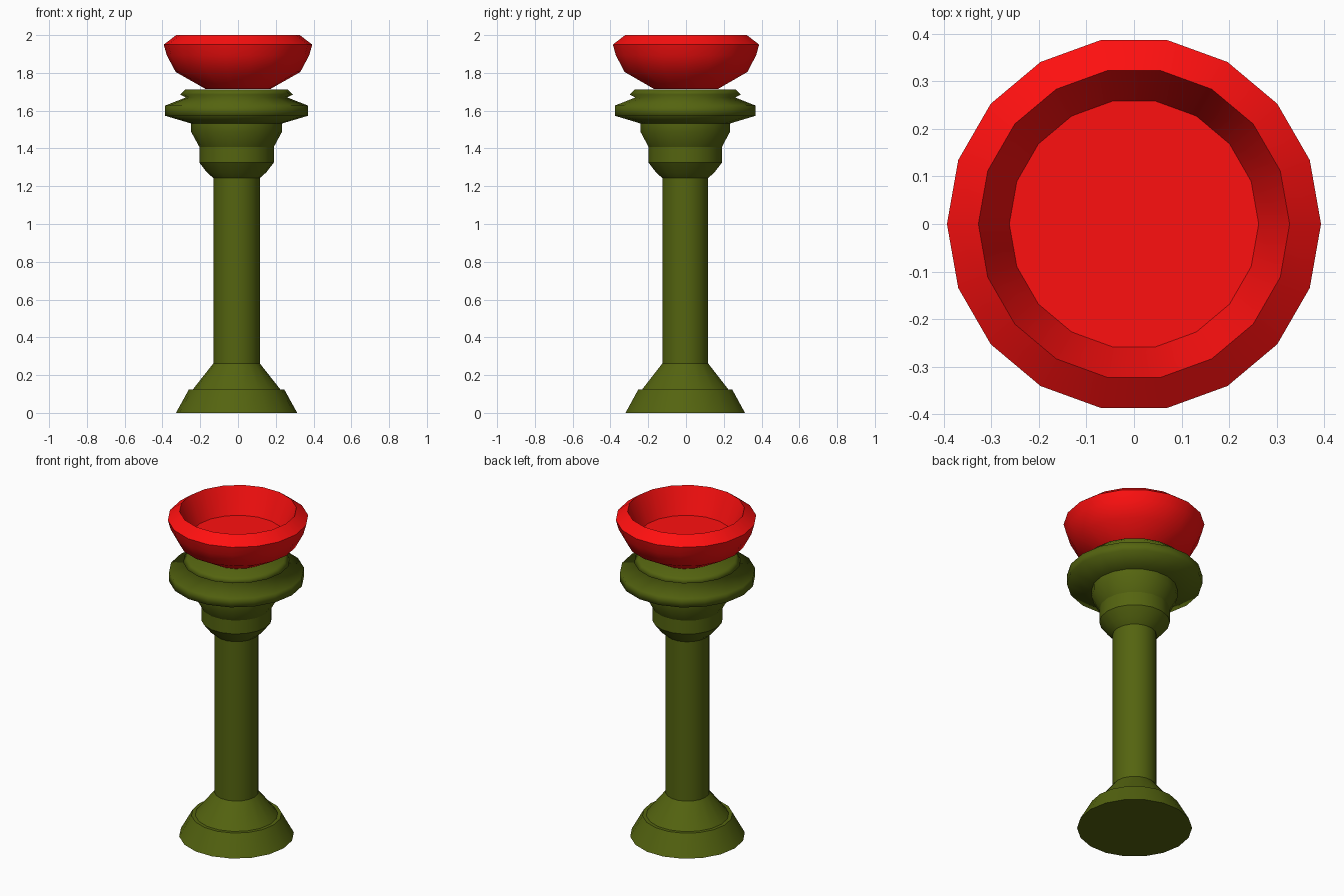
import bpy
from math import cos, sin, pi

if "Cube" in bpy.data.objects:
    bpy.data.objects.remove(bpy.data.objects["Cube"])

SIDES = 18


def material(name, color):
    mat = bpy.data.materials.new(name)
    mat.diffuse_color = color
    mat.use_nodes = True
    mat.node_tree.nodes["Principled BSDF"].inputs["Base Color"].default_value = mat.diffuse_color
    return mat


def turned(name, profile, soft, mat, location=(0, 0, 0)):
    """Revolve an (r, z) profile around z and cap it; rings listed in soft
    are shaded smoothly, all other rings stay crisp."""
    verts = [(r * cos(2 * pi * i / SIDES), r * sin(2 * pi * i / SIDES), z)
             for r, z in profile for i in range(SIDES)]
    faces = [tuple(reversed(range(SIDES)))]
    for k in range(len(profile) - 1):
        a, b = k * SIDES, (k + 1) * SIDES
        for i in range(SIDES):
            j = (i + 1) % SIDES
            faces.append((a + i, a + j, b + j, b + i))
    last = (len(profile) - 1) * SIDES
    faces.append(tuple(range(last, last + SIDES)))
    mesh = bpy.data.meshes.new(name)
    mesh.from_pydata(verts, [], faces)
    mesh.materials.append(mat)
    for poly in mesh.polygons:
        poly.use_smooth = True
    for edge in mesh.edges:
        ring_a, ring_b = (v // SIDES for v in edge.vertices)
        edge.use_edge_sharp = ring_a == ring_b and ring_a not in soft
    obj = bpy.data.objects.new(name, mesh)
    obj.location = location
    bpy.context.collection.objects.link(obj)
    return obj


olive = material("olive", (0.089, 0.127, 0.005, 1))
red = material("red", (1.0, 0.005, 0.005, 1))

# Pedestal: flared foot, shaft, stepped neck and wide rounded capital
turned("pedestal", [
    (0.321, 0.0), (0.252, 0.125), (0.231, 0.125), (0.123, 0.262),
    (0.123, 1.243), (0.157, 1.273), (0.197, 1.325), (0.197, 1.408),
    (0.240, 1.487), (0.240, 1.532), (0.378, 1.573), (0.378, 1.627),
    (0.268, 1.670), (0.299, 1.685), (0.272, 1.711),
], {5, 8, 10, 11, 12, 13, 14}, olive, (-0.0075, -0.004, 0))

# Bowl: rounded outside, bevelled rim, sloping inside and flat floor
turned("bowl", [
    (0.172, 1.715), (0.330, 1.805), (0.377, 1.893), (0.393, 1.950),
    (0.327, 2.0), (0.262, 1.843),
], {1, 2}, red)
